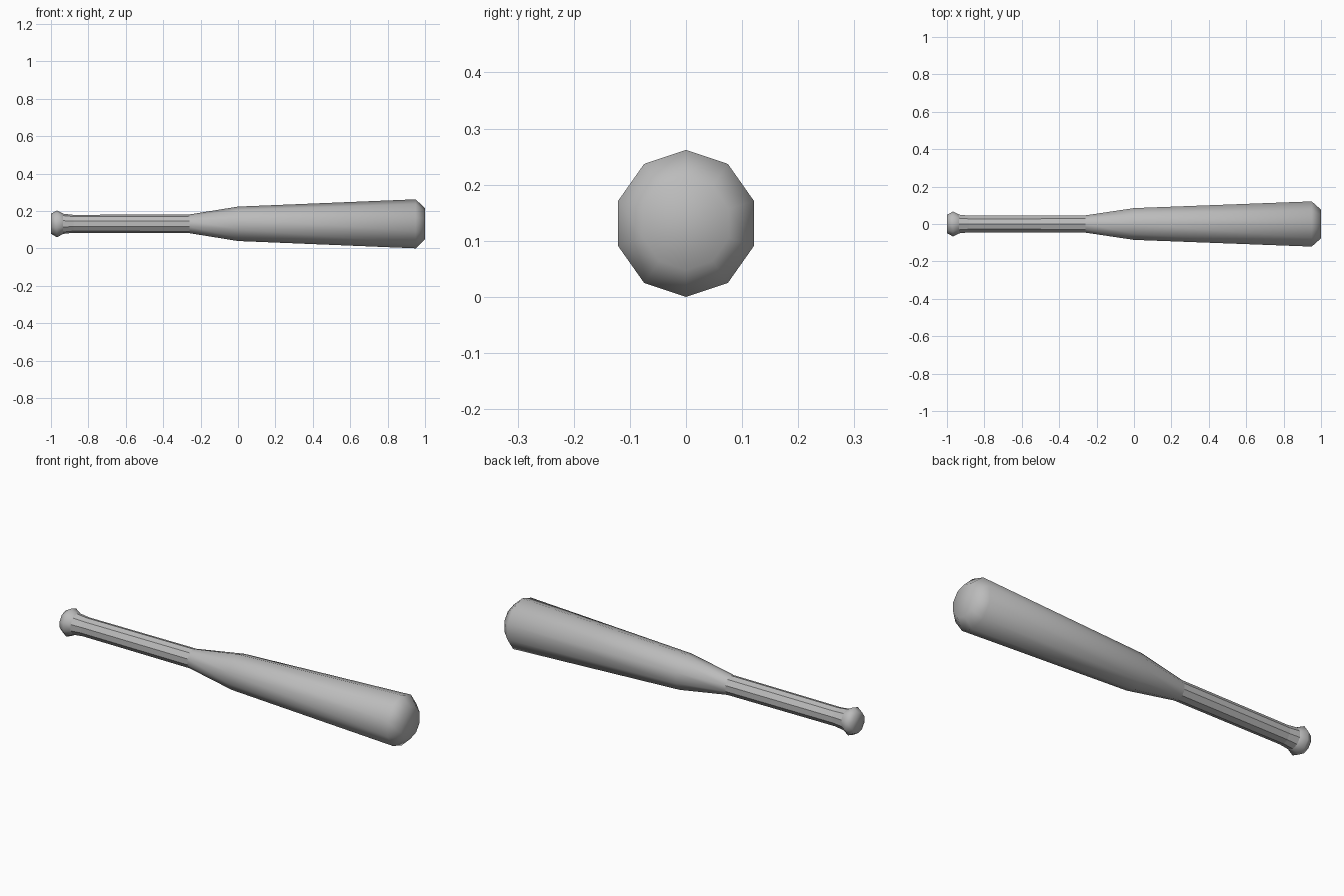
import bpy, bmesh, math

cube = bpy.data.objects.get("Cube")
if cube:
    bpy.data.objects.remove(cube, do_unlink=True)

SIDES = 10
AXIS_Z = 0.131
DEPTH_SCALE = 0.97

grey = bpy.data.materials.new("plain grey")
grey.use_nodes = True
colour = (0.5, 0.5, 0.5, 1)
grey.diffuse_color = colour
grey.node_tree.nodes["Principled BSDF"].inputs["Base Color"].default_value = colour

# Profile along the length: position, radius, and whether the next band is faceted
profile = [
    (-1.0, 0.053, False),    # knob end
    (-0.968, 0.072, False),  # knob rim
    (-0.935, 0.054, True),   # flare into the grip
    (-0.88, 0.048, True),    # grip
    (-0.26, 0.05, False),    # shoulder
    (0.0, 0.092, False),     # barrel
    (0.95, 0.131, False),    # rounded tip
    (1.0, 0.083, False),
]

bm = bmesh.new()


def ring(x, radius):
    verts = []
    for i in range(SIDES):
        a = math.tau * i / SIDES
        verts.append(bm.verts.new((x, -math.sin(a) * radius * DEPTH_SCALE,
                                   AXIS_Z + math.cos(a) * radius)))
    return verts


# Skin the bands between neighbouring rings
rings = [ring(x, r) for x, r, _ in profile]
for (a, b), (_, _, faceted) in zip(zip(rings, rings[1:]), profile):
    for i in range(SIDES):
        j = (i + 1) % SIDES
        face = bm.faces.new((a[i], a[j], b[j], b[i]))
        face.smooth = not faceted

# Close both ends with softly shaded caps
for end in (rings[0], rings[-1]):
    bm.faces.new(end).smooth = True
bmesh.ops.recalc_face_normals(bm, faces=bm.faces)

mesh = bpy.data.meshes.new("bat")
bm.to_mesh(mesh)
bm.free()
mesh.materials.append(grey)
bpy.context.collection.objects.link(bpy.data.objects.new("bat", mesh))
